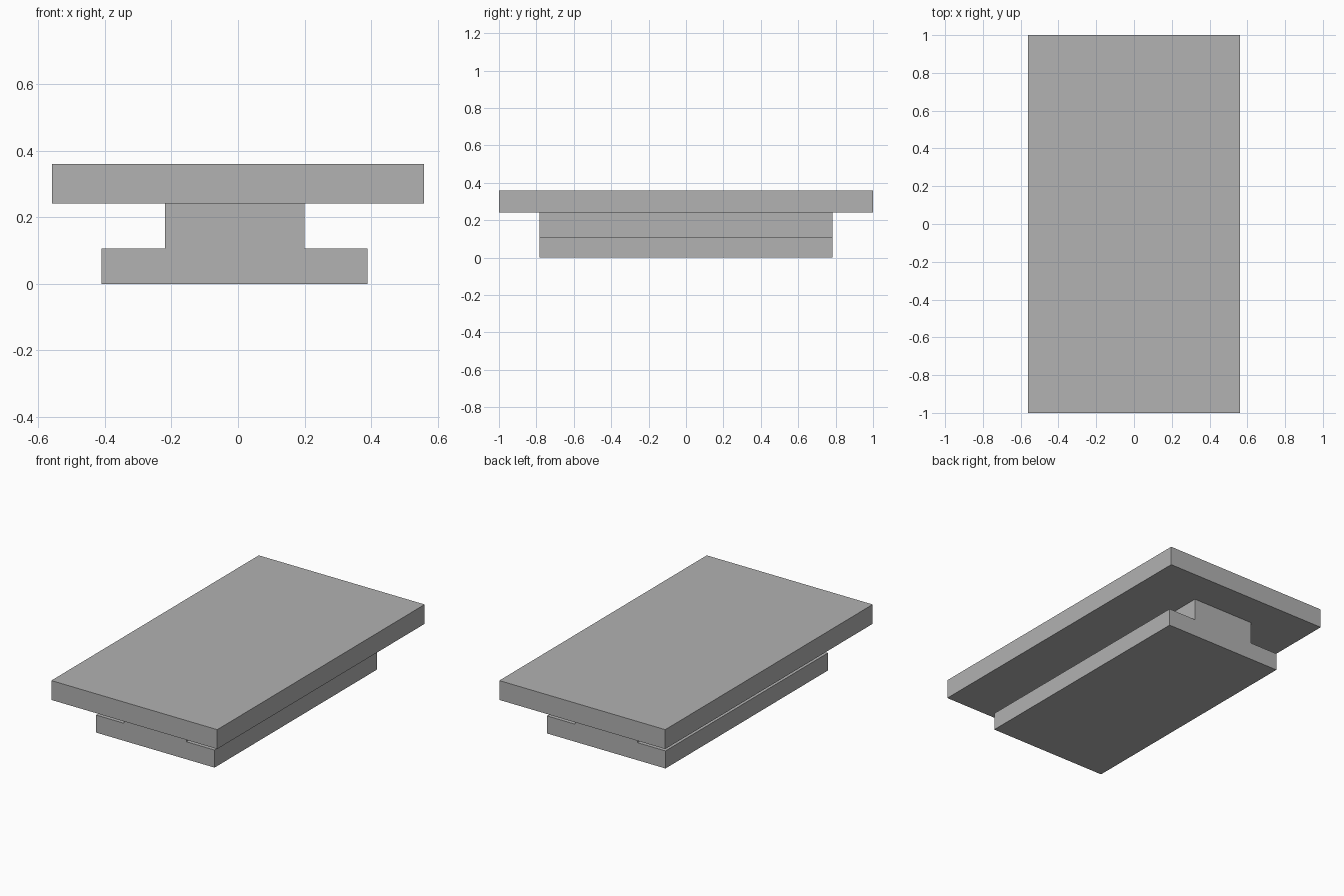
import bpy
import bmesh

cube = bpy.data.objects.get("Cube")
if cube:
    bpy.data.objects.remove(cube, do_unlink=True)

# One plain grey for the whole model
grey = bpy.data.materials.new("plain grey")
grey.use_nodes = True
colour = (0.445, 0.445, 0.445, 1)
grey.diffuse_color = colour
grey.node_tree.nodes["Principled BSDF"].inputs["Base Color"].default_value = colour


def extrude_profile(name, profile, half_length):
    """Extrude an x-z outline along y, centred on y = 0."""
    bm = bmesh.new()
    face = bm.faces.new([bm.verts.new((x, -half_length, z)) for x, z in profile])
    result = bmesh.ops.extrude_face_region(bm, geom=[face])
    moved = [v for v in result["geom"] if isinstance(v, bmesh.types.BMVert)]
    bmesh.ops.translate(bm, verts=moved, vec=(0, 2 * half_length, 0))
    bmesh.ops.recalc_face_normals(bm, faces=bm.faces)
    mesh = bpy.data.meshes.new(name)
    bm.to_mesh(mesh)
    bm.free()
    mesh.materials.append(grey)
    obj = bpy.data.objects.new(name, mesh)
    bpy.context.collection.objects.link(obj)
    return obj


FOOT_TOP, STEM_TOP, SLAB_TOP = 0.107, 0.242, 0.36

# Stepped pedestal: wide foot and narrower stem, slightly off centre
extrude_profile("pedestal", [
    (-0.41, 0), (0.39, 0), (0.39, FOOT_TOP), (0.20, FOOT_TOP),
    (0.20, STEM_TOP), (-0.22, STEM_TOP), (-0.22, FOOT_TOP), (-0.41, FOOT_TOP),
], 0.783)

# Flat slab on top
extrude_profile("top_slab", [
    (-0.56, STEM_TOP), (0.56, STEM_TOP), (0.56, SLAB_TOP), (-0.56, SLAB_TOP),
], 1.0)
